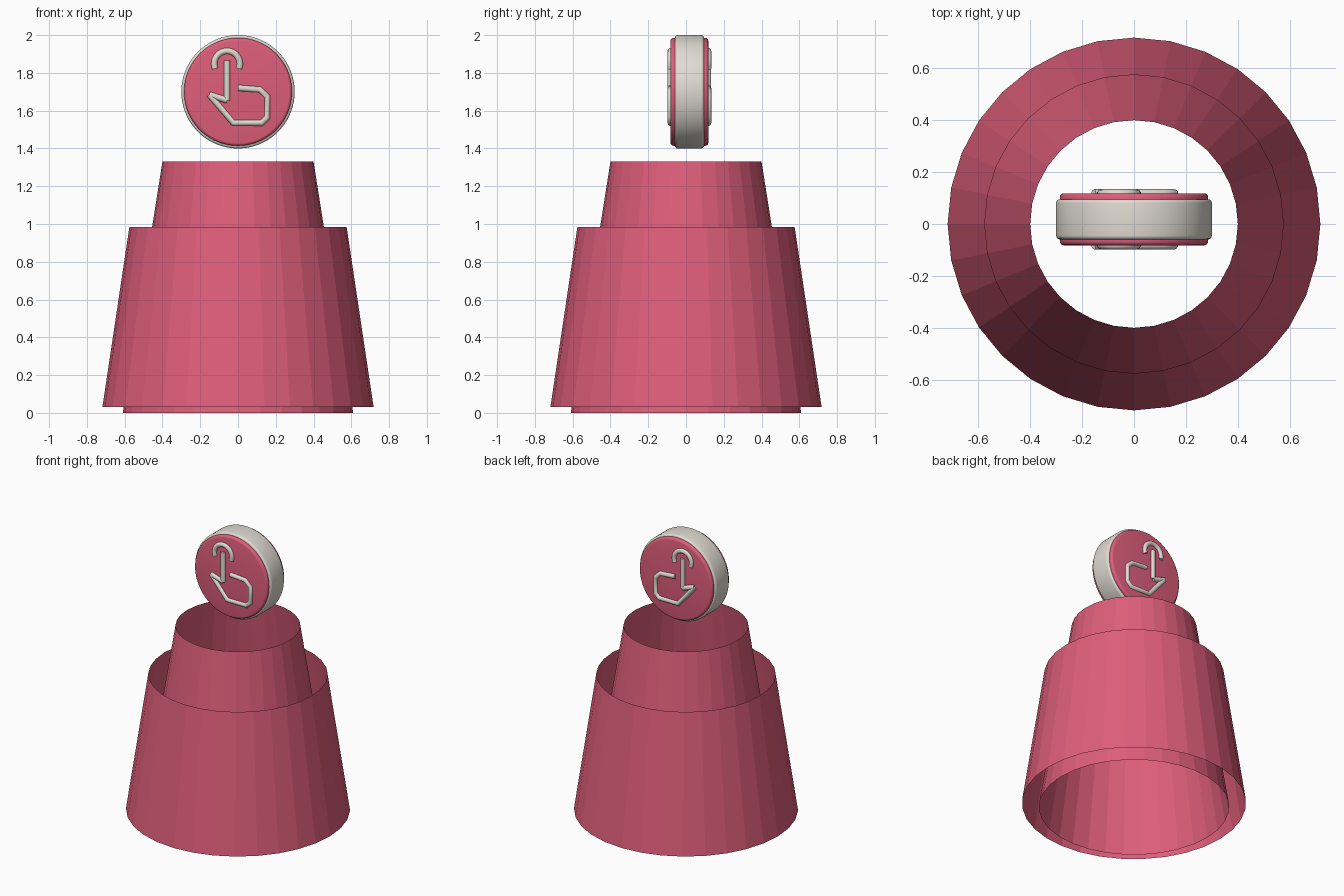
import bpy, bmesh, math
from mathutils import Matrix

if "Cube" in bpy.data.objects:
    bpy.data.objects.remove(bpy.data.objects["Cube"])


def material(name, rgb):
    m = bpy.data.materials.new(name)
    m.diffuse_color = (*rgb, 1)
    m.use_nodes = True
    m.node_tree.nodes["Principled BSDF"].inputs["Base Color"].default_value = m.diffuse_color
    return m


PINK = material("rose pink", (0.73, 0.112, 0.195))
WHITE = material("warm white", (0.75, 0.715, 0.65))
COIN_Z, COIN_Y = 1.70, 0.018


def add_mesh(name, bm, mat):
    me = bpy.data.meshes.new(name)
    bm.to_mesh(me)
    bm.free()
    me.materials.append(mat)
    ob = bpy.data.objects.new(name, me)
    bpy.context.collection.objects.link(ob)
    return ob


def open_cone(name, r_bottom, r_top, z0, z1):
    """Thin tapered sleeve, open at both ends."""
    bm = bmesh.new()
    bmesh.ops.create_cone(bm, cap_ends=False, segments=32, radius1=r_bottom,
                          radius2=r_top, depth=z1 - z0,
                          matrix=Matrix.Translation((0, 0, (z0 + z1) / 2)))
    return add_mesh(name, bm, PINK)


def disc(name, radius, depth, bevel, mat):
    """Upright round-edged disc facing the front."""
    bm = bmesh.new()
    bmesh.ops.create_cone(bm, cap_ends=True, segments=96, radius1=radius,
                          radius2=radius, depth=depth,
                          matrix=Matrix.Translation((0, COIN_Y, COIN_Z)) @ Matrix.Rotation(math.pi / 2, 4, 'X'))
    rims = [e for e in bm.edges if any(len(f.verts) > 4 for f in e.link_faces)]
    bmesh.ops.bevel(bm, geom=rims, offset=bevel, segments=4, profile=0.5, affect='EDGES')
    ob = add_mesh(name, bm, mat)
    bpy.ops.object.select_all(action='DESELECT')
    ob.select_set(True)
    bpy.context.view_layer.objects.active = ob
    bpy.ops.object.shade_smooth_by_angle(angle=math.radians(35))
    return ob


def stroke(name, y, paths):
    """Round raised lines drawn on one face of the coin."""
    cu = bpy.data.curves.new(name, 'CURVE')
    cu.dimensions = '3D'
    cu.bevel_depth = 0.017
    cu.bevel_resolution = 3
    cu.use_fill_caps = True
    cu.materials.append(WHITE)
    for path in paths:
        sp = cu.splines.new('POLY')
        sp.points.add(len(path) - 1)
        for p, (x, z) in zip(sp.points, path):
            p.co = (x, y, z, 1)
    ob = bpy.data.objects.new(name, cu)
    bpy.context.collection.objects.link(ob)


# Nested sleeves of the base
open_cone("outer_sleeve", 0.718, 0.575, 0.03, 0.985)
open_cone("inner_sleeve", 0.61, 0.40, 0.0, 1.33)

# Coin: white rim with a slightly thicker pink core
disc("coin_rim", 0.30, 0.155, 0.015, WHITE)
disc("coin_core", 0.286, 0.20, 0.016, PINK)

# Pointing hand with a touch arc, on both faces
arc = [(-0.058 + 0.068 * math.cos(a), 1.848 + 0.068 * math.sin(a))
       for a in (math.radians(-22 + 224 * i / 20) for i in range(21))]
hand = [(-0.058, 1.865), (-0.058, 1.655), (-0.152, 1.685), (-0.025, 1.535),
        (0.125, 1.535), (0.155, 1.565), (0.155, 1.675), (0.115, 1.712), (0.0, 1.72)]
# the finger and palm are separate strokes so the sharp corner stays clean
paths = [arc, hand[:2], hand[1:3], hand[2:]]
stroke("hand_icon_front", COIN_Y - 0.099, paths)
stroke("hand_icon_back", COIN_Y + 0.099, paths)
